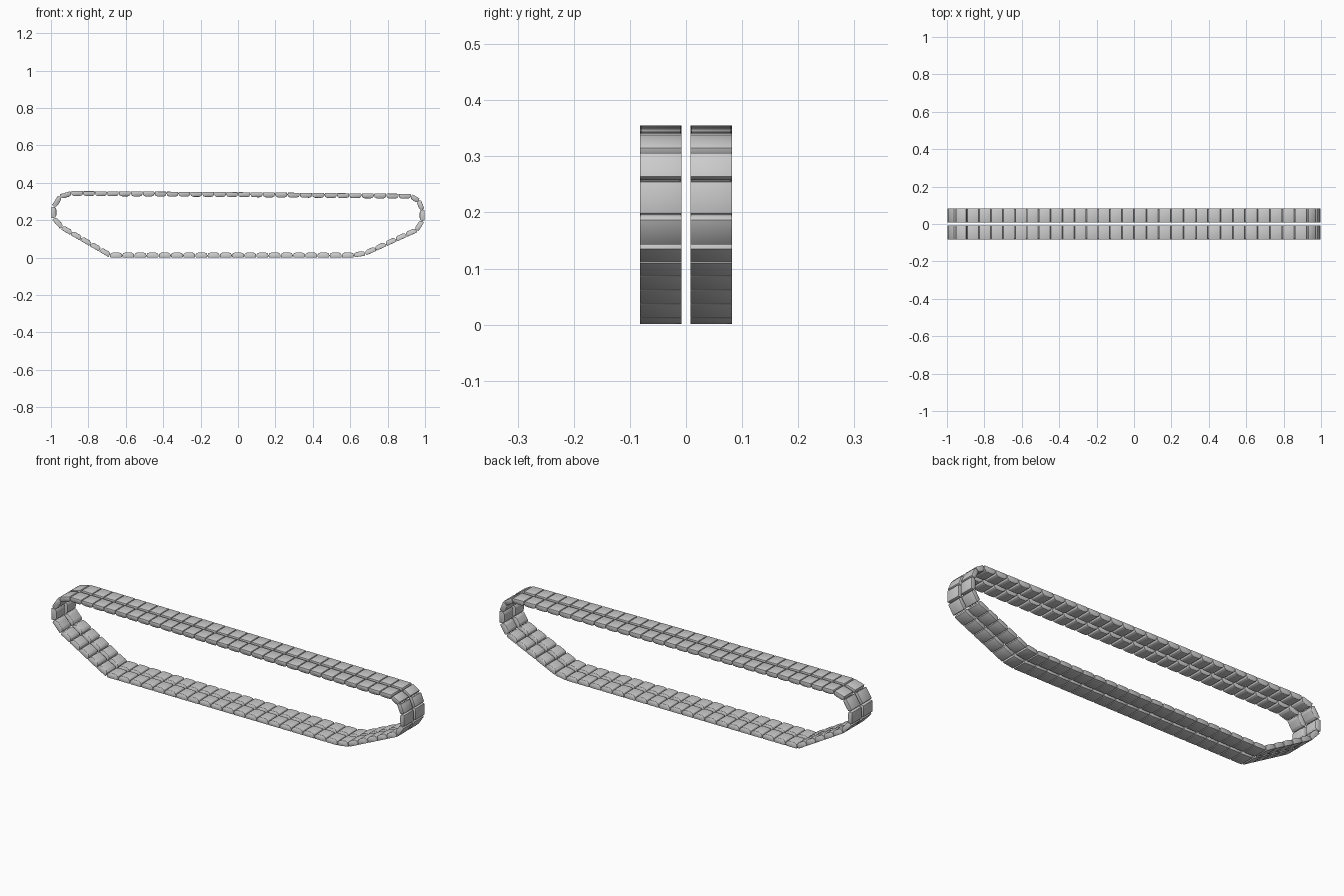
import bpy, bmesh, math
from mathutils import Vector, Matrix

if "Cube" in bpy.data.objects:
    bpy.data.objects.remove(bpy.data.objects["Cube"])

PITCH = 0.065

# centre line of the track loop in the xz plane, clockwise from the front
path = [(-0.892, 0.342), (0.0, 0.336), (0.925, 0.327), (0.965, 0.303), (0.984, 0.257),
        (0.984, 0.196), (0.953, 0.148), (0.68, 0.024), (0.62, 0.0145),
        (-0.685, 0.0145), (-0.94, 0.162), (-0.984, 0.211), (-0.984, 0.272), (-0.95, 0.325)]


def pad_mesh():
    # one pad: flat outer face, swollen inner face, lengthwise on local x, outward on local z
    half = PITCH / 2
    profile = [(-half * 0.99, 0.003), (-half * 0.93, 0.0135), (half * 0.93, 0.0135),
               (half * 0.99, 0.003), (half * 0.86, -0.008), (half * 0.5, -0.0125),
               (-half * 0.5, -0.0125), (-half * 0.86, -0.008)]
    bm = bmesh.new()
    face = bm.faces.new([bm.verts.new((x, -0.037, z)) for x, z in profile])
    ext = bmesh.ops.extrude_face_region(bm, geom=[face])
    bmesh.ops.translate(bm, vec=(0, 0.074, 0),
                        verts=[v for v in ext["geom"] if isinstance(v, bmesh.types.BMVert)])
    # pinch the ends of the inner swelling
    for v in bm.verts:
        if v.co.z < -0.01:
            v.co.y *= 0.88
    bmesh.ops.recalc_face_normals(bm, faces=bm.faces)
    bmesh.ops.bevel(bm, geom=bm.edges[:], offset=0.0015, segments=2,
                    profile=0.5, affect='EDGES', clamp_overlap=True)
    mesh = bpy.data.meshes.new("track_pad")
    bm.to_mesh(mesh)
    bm.free()
    return mesh


pad = pad_mesh()

# two rows of pads along every straight run of the loop
for row, y in (("front", -0.045), ("back", 0.045)):
    bm = bmesh.new()
    for i, p in enumerate(path):
        a = Vector((p[0], y, p[1]))
        q = path[(i + 1) % len(path)]
        b = Vector((q[0], y, q[1]))
        count = max(1, round((b - a).length / PITCH))
        step = (b - a) / count
        turn = math.atan2(-step.z, step.x)
        for k in range(count):
            mat = (Matrix.Translation(a + step * (k + 0.5)) @ Matrix.Rotation(turn, 4, 'Y')
                   @ Matrix.Diagonal((step.length / PITCH, 1, 1, 1)))
            old = len(bm.verts)
            bm.from_mesh(pad)
            bm.verts.ensure_lookup_table()
            bmesh.ops.transform(bm, matrix=mat, verts=bm.verts[old:])
    mesh = bpy.data.meshes.new(row + "_track_row")
    bm.to_mesh(mesh)
    bm.free()
    obj = bpy.data.objects.new(row + "_track_row", mesh)
    bpy.context.collection.objects.link(obj)
    bpy.context.view_layer.objects.active = obj
    obj.select_set(True)

bpy.ops.object.shade_smooth_by_angle(angle=math.radians(35))
